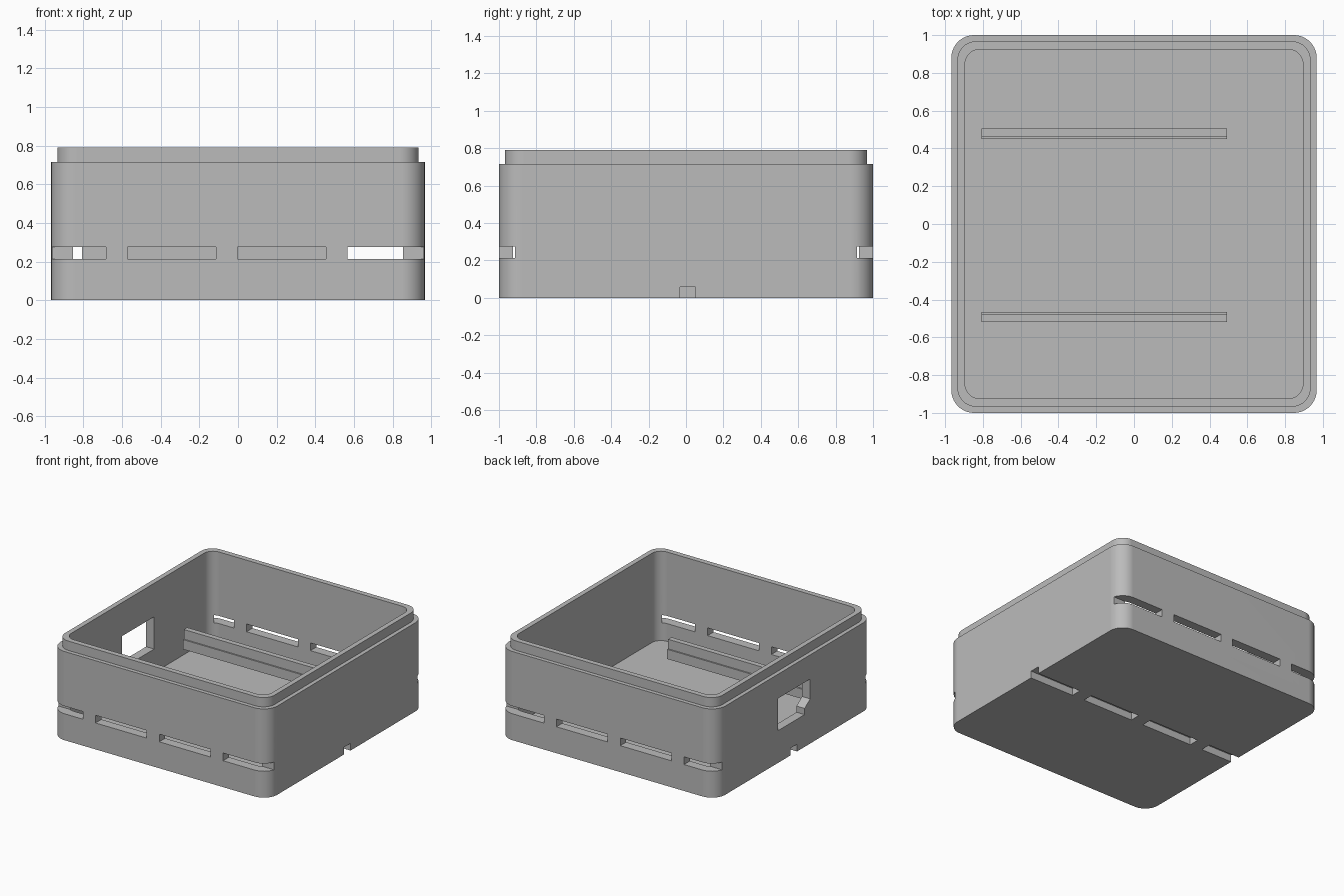
import bpy, bmesh
from math import sin, cos, pi, radians

cube = bpy.data.objects.get("Cube")
if cube:
    bpy.data.objects.remove(cube, do_unlink=True)

grey = bpy.data.materials.new("light grey plastic")
grey.use_nodes = True
colour = (0.5, 0.5, 0.5, 1)
grey.diffuse_color = colour
grey.node_tree.nodes["Principled BSDF"].inputs["Base Color"].default_value = colour


def add_object(name, bm):
    bmesh.ops.recalc_face_normals(bm, faces=bm.faces[:])
    mesh = bpy.data.meshes.new(name)
    bm.to_mesh(mesh)
    bm.free()
    mesh.materials.append(grey)
    obj = bpy.data.objects.new(name, mesh)
    bpy.context.collection.objects.link(obj)
    return obj


def rounded_loop(bm, hx, hy, r, z, steps=10):
    """Ring of vertices around a rounded rectangle."""
    verts = []
    for i, (sx, sy) in enumerate([(1, 1), (-1, 1), (-1, -1), (1, -1)]):
        for k in range(steps + 1):
            a = (i + k / steps) * pi / 2
            verts.append(bm.verts.new((sx * (hx - r) + r * cos(a),
                                       sy * (hy - r) + r * sin(a), z)))
    return verts


def prism(bm, outline, offset):
    """Extrude a closed outline of 3D points along an offset."""
    a = [bm.verts.new(p) for p in outline]
    b = [bm.verts.new([c + d for c, d in zip(p, offset)]) for p in outline]
    bm.faces.new(a)
    bm.faces.new(b)
    for i in range(len(a)):
        j = (i + 1) % len(a)
        bm.faces.new((a[i], a[j], b[j], b[i]))


def box(bm, x0, x1, y0, y1, z0, z1):
    prism(bm, [(x0, y0, z0), (x1, y0, z0), (x1, y1, z0), (x0, y1, z0)],
          (0, 0, z1 - z0))


# Open tray with a stepped lip: half x, half y, corner radius, height
sections = [(0.967, 1.0, 0.12, 0), (0.967, 1.0, 0.12, 0.715),
            (0.935, 0.968, 0.10, 0.715), (0.935, 0.968, 0.10, 0.79),
            (0.895, 0.925, 0.08, 0.79), (0.895, 0.925, 0.08, 0.07)]
bm = bmesh.new()
rings = [rounded_loop(bm, *s) for s in sections]
for low, high in zip(rings, rings[1:]):
    for i in range(len(low)):
        j = (i + 1) % len(low)
        bm.faces.new((low[i], low[j], high[j], high[i]))
bm.faces.new(rings[0])
bm.faces.new(rings[-1])
case = add_object("case_body", bm)

# Cutter: rows of vent slots in front, back and underside
bm = bmesh.new()
for n in range(4):
    x0 = -1.14 + 0.569 * n
    x1 = x0 + 0.457
    box(bm, x0, x1, -1.1, -0.915, 0.213, 0.275)
    box(bm, x0, x1, 0.915, 1.1, 0.213, 0.275)
    box(bm, x0, x1, -0.033, 0.052, -0.1, 0.058)

# Cutter: connector window in one side wall, with a clipped lower corner
window = [(0.21, 0.26), (0.21, 0.52), (-0.20, 0.52),
          (-0.20, 0.36), (-0.13, 0.31), (-0.13, 0.26)]
prism(bm, [(-1.1, y, z) for y, z in window], (0.25, 0, 0))
cutter = add_object("opening_cutter", bm)
cutter.hide_render = True

cut = case.modifiers.new("openings", 'BOOLEAN')
cut.operation = 'DIFFERENCE'
cut.solver = 'EXACT'
cut.object = cutter
bpy.ops.object.select_all(action='DESELECT')
bpy.context.view_layer.objects.active = case
case.select_set(True)
bpy.ops.object.modifier_apply(modifier=cut.name)
bpy.data.objects.remove(cutter, do_unlink=True)
bpy.ops.object.shade_smooth_by_angle(angle=radians(30))
case.modifiers.new("flat walls", 'WEIGHTED_NORMAL').keep_sharp = True

# Board rails: stepped profile with a narrow ledge on the inner side
profile = [(0.0, 0.19), (0.054, 0.19), (0.054, 0.345),
           (0.011, 0.345), (0.011, 0.268), (0.0, 0.268)]
for name, inner, side in (("back_rail", 0.451, 1), ("front_rail", -0.465, -1)):
    bm = bmesh.new()
    prism(bm, [(-0.807, inner + side * y, z) for y, z in profile], (1.3, 0, 0))
    add_object(name, bm)
